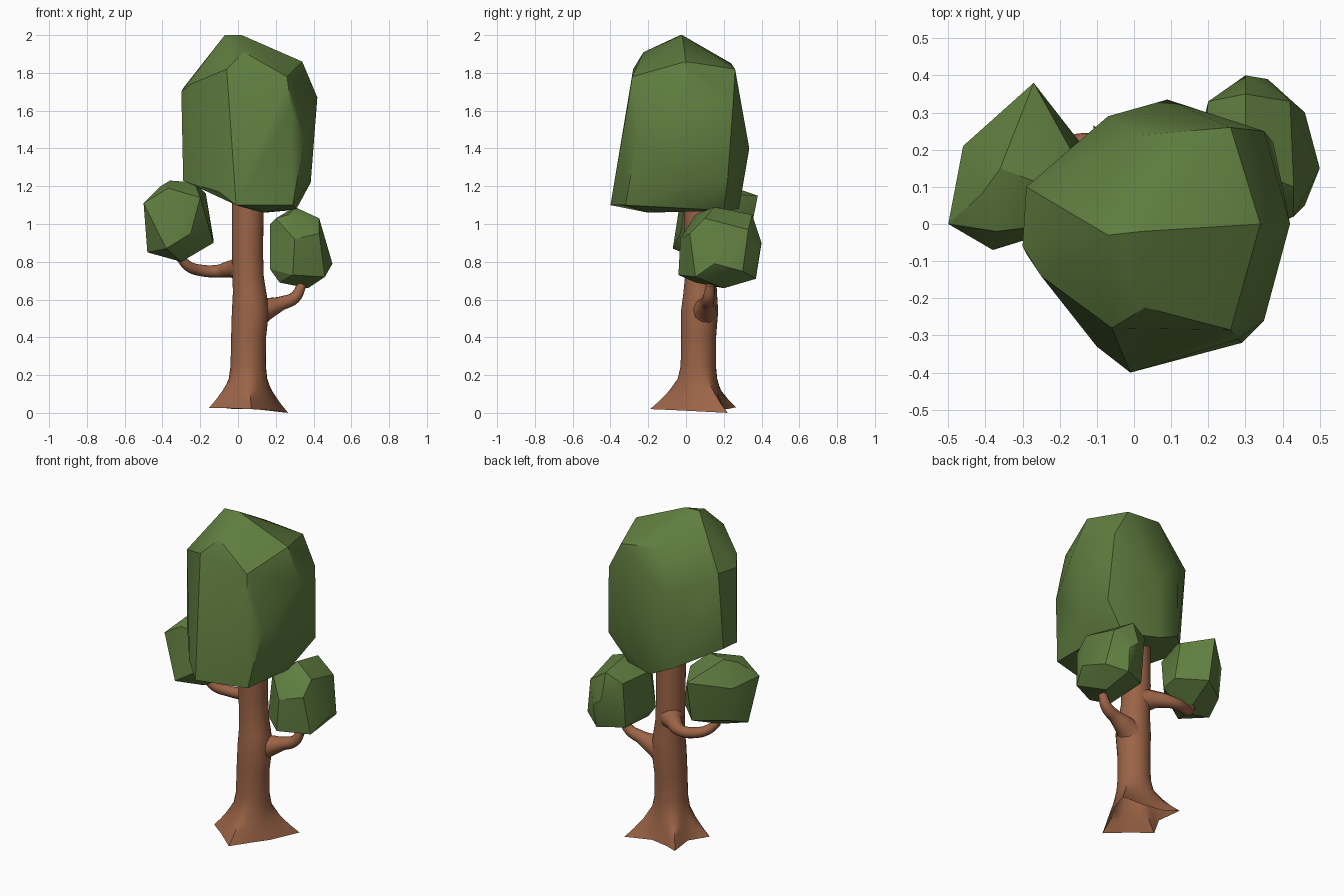
import bpy, bmesh
from math import radians, cos, sin, pi
from mathutils import Vector

if "Cube" in bpy.data.objects:
    bpy.data.objects.remove(bpy.data.objects["Cube"])


def material(name, color):
    m = bpy.data.materials.new(name)
    m.diffuse_color = (*color, 1)
    m.use_nodes = True
    m.node_tree.nodes["Principled BSDF"].inputs["Base Color"].default_value = m.diffuse_color
    return m


LEAF = material("leaf_green", (0.115, 0.205, 0.05))
BARK = material("bark_brown", (0.33, 0.127, 0.062))


def finish(name, mesh, mat, angle):
    mesh.materials.clear()
    mesh.materials.append(mat)
    ob = bpy.data.objects.new(name, mesh)
    bpy.context.collection.objects.link(ob)
    bpy.ops.object.select_all(action='DESELECT')
    ob.select_set(True)
    bpy.context.view_layer.objects.active = ob
    bpy.ops.object.shade_smooth_by_angle(angle=radians(angle))
    return ob


def foliage(name, points):
    """Faceted leaf mass: the hull of a few corner points."""
    bm = bmesh.new()
    for p in points:
        bm.verts.new(p)
    bmesh.ops.convex_hull(bm, input=bm.verts)
    loose = [v for v in bm.verts if not v.link_faces]
    bmesh.ops.delete(bm, geom=loose, context='VERTS')
    bmesh.ops.recalc_face_normals(bm, faces=bm.faces)
    mesh = bpy.data.meshes.new(name)
    bm.to_mesh(mesh)
    bm.free()
    return finish(name, mesh, LEAF, 30)


def branch(name, path):
    """Tapered smooth tube; each path entry is x, y, z, radius."""
    cu = bpy.data.curves.new(name + "_curve", 'CURVE')
    cu.dimensions = '3D'
    cu.bevel_depth = 1.0
    cu.bevel_resolution = 3
    cu.use_fill_caps = True
    cu.resolution_u = 5
    sp = cu.splines.new('BEZIER')
    sp.bezier_points.add(len(path) - 1)
    for bp, (x, y, z, r) in zip(sp.bezier_points, path):
        bp.co = (x, y, z)
        bp.radius = r
        bp.handle_left_type = bp.handle_right_type = 'AUTO'
    tmp = bpy.data.objects.new(name + "_tmp", cu)
    bpy.context.collection.objects.link(tmp)
    dg = bpy.context.evaluated_depsgraph_get()
    mesh = bpy.data.meshes.new_from_object(tmp.evaluated_get(dg))
    bpy.data.objects.remove(tmp)
    return finish(name, mesh, BARK, 50)


# Crown
foliage("crown_foliage", [
    (-.07, -.03, 2.0), (.02, -.02, 2.0), (.34, 0, 1.86),
    (-.06, -.28, 1.82), (.03, -.225, 1.91), (.26, -.285, 1.78),
    (.26, .26, 1.82), (.02, .24, 1.85), (-.29, .1, 1.72),
    (-.3, -.06, 1.7), (-.25, -.14, 1.74),
    (.42, 0, 1.67), (.35, .25, 1.65), (.09, .335, 1.4), (-.07, .29, 1.6),
    (.35, -.26, 1.45), (.28, -.31, 1.62),
    (-.01, -.40, 1.1), (.11, -.365, 1.2), (.29, -.32, 1.1),
    (.385, 0, 1.22), (.375, .22, 1.23), (.14, -.2, 1.06), (.31, .05, 1.08),
    (.25, .2, 1.07), (.05, .28, 1.08), (-.1, .26, 1.15),
    (-.29, .05, 1.24), (-.29, -.08, 1.23), (-.1, -.33, 1.17)])

# Left leaf cluster
foliage("left_foliage", [
    (-.27, .38, 1.15), (-.46, .21, 1.1), (-.5, 0, 1.11), (-.48, .08, .85),
    (-.38, -.07, .87), (-.37, -.02, 1.19), (-.2, 0, 1.14), (-.13, .1, .9),
    (-.3, .1, .8), (-.23, .1, 1.22), (-.36, .15, 1.23), (-.17, .2, 1.16),
    (-.13, .2, .92), (-.27, .33, .9), (-.44, .21, .9), (-.25, -.03, .95),
    (-.41, .08, 1.2)])

# Right leaf cluster
foliage("right_foliage", [
    (.27, .05, 1.05), (.2, .05, 1.03), (.3, .15, 1.09), (.43, .1, 1.03),
    (.42, .33, .97), (.3, .35, 1.05), (.2, .33, 1.0), (.3, .4, .9),
    (.36, .39, .85), (.5, .15, .79), (.46, .05, .72), (.43, .02, .95),
    (.29, -.04, .73), (.3, -.03, .92), (.17, .05, .76), (.18, .25, .75),
    (.37, .2, .66), (.22, .05, .69), (.35, .37, .71), (.46, .3, .75),
    (.2, .3, .72), (.17, .1, 1.0)])

# Trunk: pointed root outline blended into round rings, open underneath
SIDES = 20
roots = [(.2, .03, .01), (.265, .22, 0), (.09, .2, .02), (-.02, .22, .02),
         (-.11, .265, .03), (-.09, .11, .03), (-.155, -.01, .025),
         (-.05, -.09, .025), (.07, -.19, .02), (.14, -.07, .015)]
outline = []
for i, p in enumerate(roots):
    a, b = Vector(p), Vector(roots[(i + 1) % len(roots)])
    outline += [a, (a + b) / 2]
# height, root blend, centre x, centre y, radius
rings = [(0, 1, .05, .065, .1), (.05, .68, .05, .065, .1),
         (.11, .36, .05, .065, .098), (.18, .08, .053, .065, .096),
         (.25, 0, .054, .065, .094), (.4, 0, .056, .067, .093),
         (.54, 0, .066, .072, .099), (.63, 0, .062, .075, .09),
         (.72, 0, .054, .077, .083), (.85, 0, .05, .077, .083),
         (1.13, 0, .052, .072, .085)]
bm = bmesh.new()
prev = None
for z, w, cx, cy, r in rings:
    ring = []
    for i in range(SIDES):
        a = 2 * pi * i / SIDES - .2
        circle = Vector((cx + r * cos(a), cy + r * sin(a), z))
        root = outline[i].copy()
        root.z += z
        ring.append(bm.verts.new(circle.lerp(root, w)))
    if prev:
        for i in range(SIDES):
            j = (i + 1) % SIDES
            bm.faces.new((prev[i], prev[j], ring[j], ring[i]))
    prev = ring
trunk_mesh = bpy.data.meshes.new("trunk")
bm.to_mesh(trunk_mesh)
bm.free()
finish("trunk", trunk_mesh, BARK, 50)

# Branches
branch("left_branch", [
    (.03, .1, .76, .075), (-.03, .16, .762, .048), (-.11, .21, .75, .034),
    (-.2, .195, .755, .031), (-.26, .16, .775, .028), (-.31, .13, .825, .022)])
branch("right_branch", [
    (.08, .085, .52, .085), (.15, .1, .55, .06), (.23, .11, .58, .038),
    (.3, .12, .61, .032), (.34, .13, .68, .024)])
